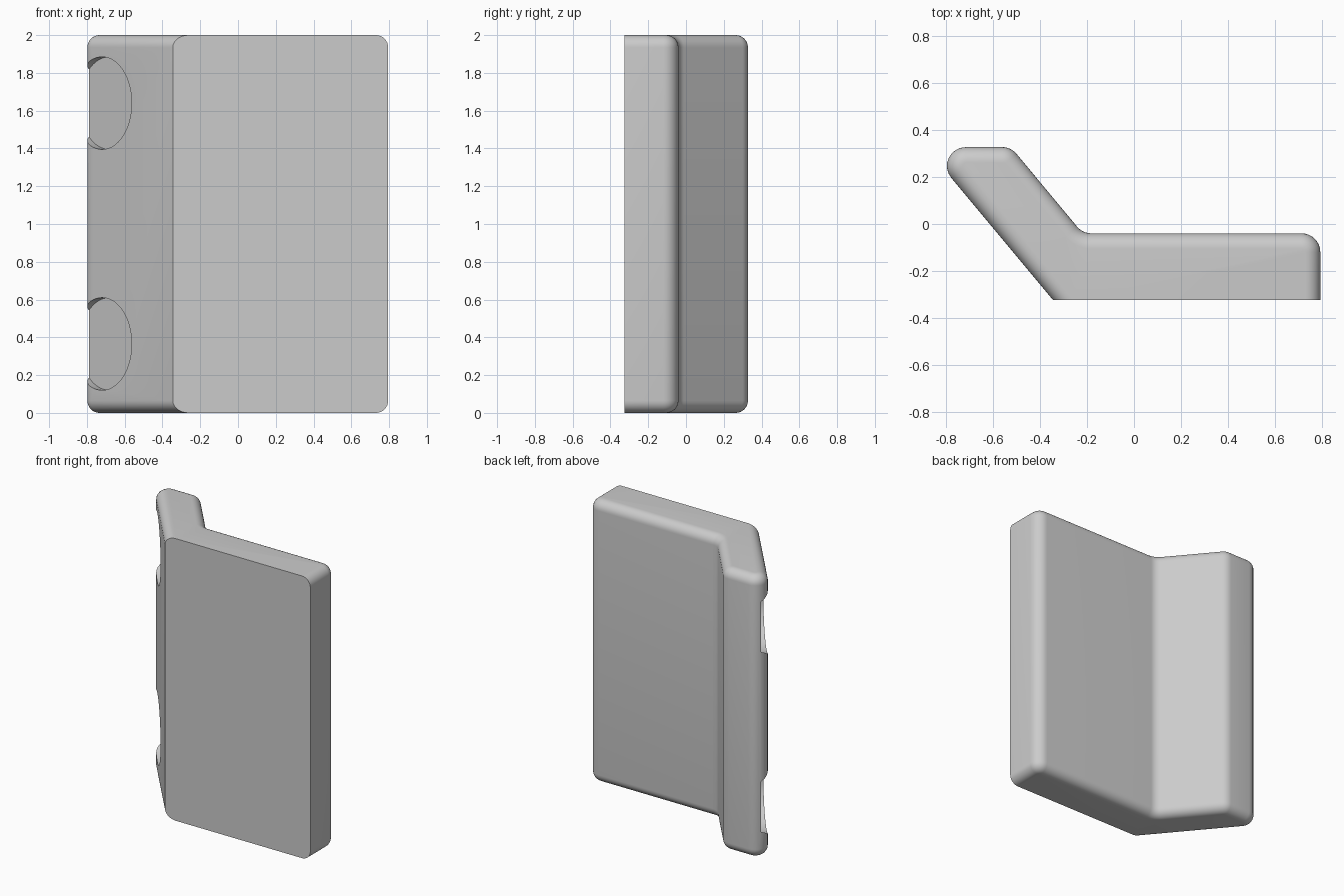
import bpy
import bmesh
import math
from mathutils import Vector

cube = bpy.data.objects.get("Cube")
if cube:
    bpy.data.objects.remove(cube, do_unlink=True)

HEIGHT = 2.0
FRONT = -0.325
ROUND = 0.08
RIM = 0.065

grey = bpy.data.materials.new("plain grey")
grey.use_nodes = True
colour = (0.6, 0.6, 0.6, 1)
grey.diffuse_color = colour
grey.node_tree.nodes["Principled BSDF"].inputs["Base Color"].default_value = colour


def fillet(prev, corner, nxt, radius, steps=8):
    """Points of an arc that rounds one profile corner."""
    a, b = (prev - corner).normalized(), (nxt - corner).normalized()
    half = a.angle(b) / 2
    start, end = (corner + d * radius / math.tan(half) for d in (a, b))
    centre = corner + (a + b).normalized() * radius / math.sin(half)
    u, v = start - centre, end - centre
    sweep = u.angle(v)
    return [centre + (u * math.sin(sweep * (1 - i / steps))
                      + v * math.sin(sweep * i / steps)) / math.sin(sweep)
            for i in range(steps + 1)]


# Bent plate profile: corner and its rounding radius
corners = [(-0.345, FRONT, 0), (0.795, FRONT, 0), (0.795, -0.04, ROUND),
           (-0.219, -0.04, ROUND), (-0.525, 0.328, ROUND), (-0.889, 0.328, ROUND)]
points = [Vector((x, y, 0)) for x, y, r in corners]
profile = []
for i, (x, y, r) in enumerate(corners):
    if r:
        profile += fillet(points[i - 1], points[i], points[(i + 1) % len(points)], r)
    else:
        profile.append(points[i])

# Extrude the plate and round its top and bottom rims, leaving the front sharp
bm = bmesh.new()
base = bm.faces.new([bm.verts.new(p) for p in profile])
result = bmesh.ops.extrude_face_region(bm, geom=[base])
top = [g for g in result["geom"] if isinstance(g, bmesh.types.BMVert)]
bmesh.ops.translate(bm, verts=top, vec=(0, 0, HEIGHT))
bmesh.ops.recalc_face_normals(bm, faces=bm.faces)
rims = [e for e in bm.edges
        if abs(e.verts[0].co.z - e.verts[1].co.z) < 0.01
        and any(v.co.y > FRONT + 0.001 for v in e.verts)]
bmesh.ops.bevel(bm, geom=rims, offset=RIM, segments=8, profile=0.5,
                affect='EDGES', clamp_overlap=False)
mesh = bpy.data.meshes.new("bent_plate")
bm.to_mesh(mesh)
bm.free()
plate = bpy.data.objects.new("bent_plate", mesh)
bpy.context.collection.objects.link(plate)
mesh.materials.append(grey)

# Round shallow pockets in the slanted face
slope = (points[-1] - points[0]).normalized()
outward = Vector((-slope.y, slope.x, 0))
centre = points[0] + slope * (0.375 / abs(slope.x))
depth, reach = 0.05, 0.4
bpy.context.view_layer.objects.active = plate
for z in (0.365, 1.64):
    middle = centre + outward * (reach / 2 - depth)
    bpy.ops.mesh.primitive_cylinder_add(
        vertices=64, radius=0.245, depth=reach, location=(middle.x, middle.y, z),
        rotation=outward.to_track_quat('Z', 'Y').to_euler())
    cutter = bpy.context.object
    cutter.name = "pocket_cutter"
    cutter.hide_render = True
    cutter.data.materials.append(grey)
    cut = plate.modifiers.new("pocket", 'BOOLEAN')
    cut.operation = 'DIFFERENCE'
    cut.solver = 'EXACT'
    cut.object = cutter
    bpy.context.view_layer.objects.active = plate
    bpy.ops.object.modifier_apply(modifier=cut.name)
    bpy.data.objects.remove(cutter, do_unlink=True)

bpy.ops.object.select_all(action='DESELECT')
plate.select_set(True)
bpy.ops.object.shade_smooth_by_angle(angle=math.radians(30))
